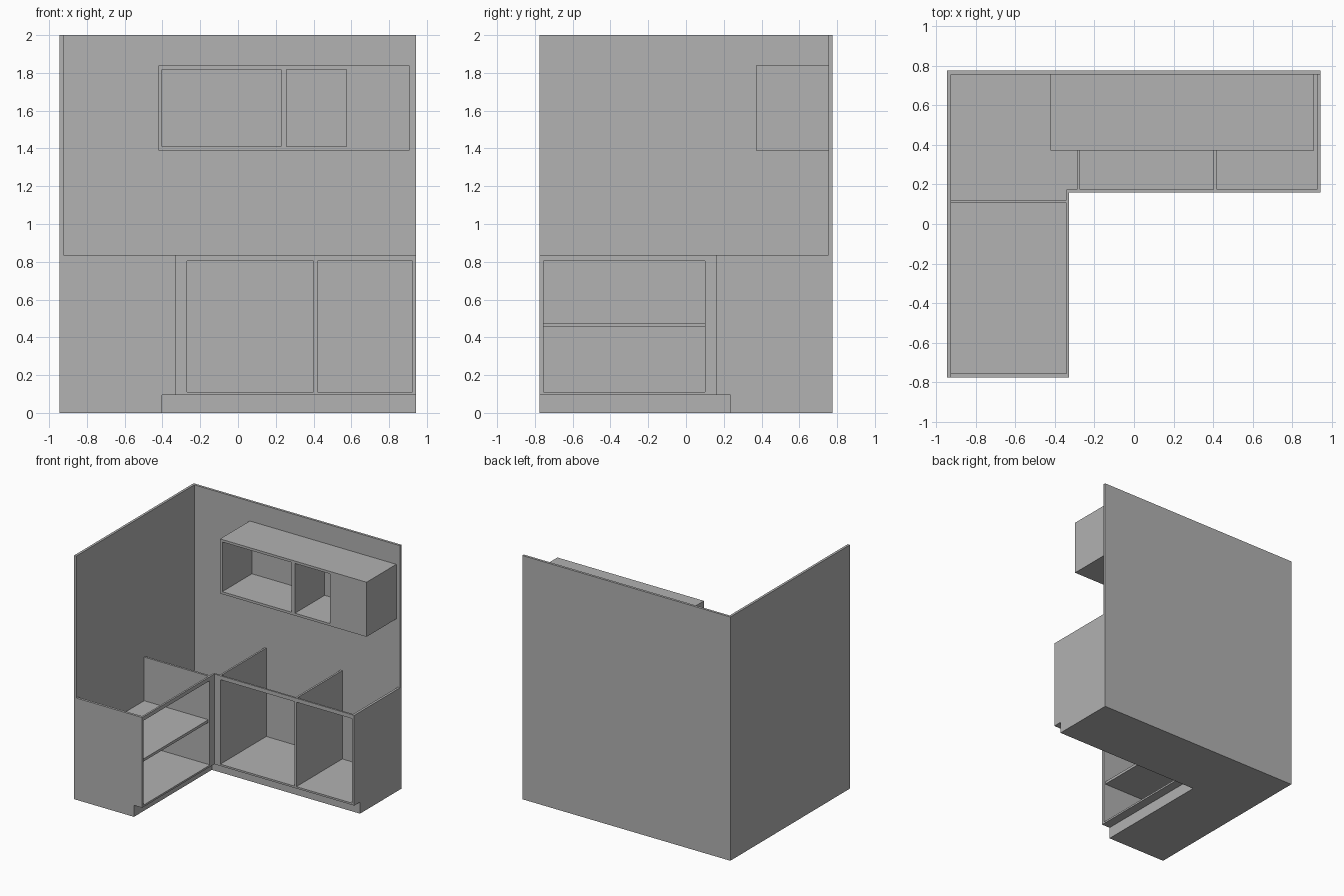
import bpy
import bmesh

cube = bpy.data.objects.get("Cube")
if cube:
    bpy.data.objects.remove(cube, do_unlink=True)

grey = bpy.data.materials.new("plain grey")
grey.use_nodes = True
colour = (0.445, 0.445, 0.445, 1)
grey.diffuse_color = colour
grey.node_tree.nodes["Principled BSDF"].inputs["Base Color"].default_value = colour


def prism(name, outline, axis, low, high):
    """Extrude a closed 2D outline along an axis; the outline keeps x, y, z order."""
    bm = bmesh.new()
    points = []
    for p in outline:
        co = list(p)
        co.insert(axis, low)
        points.append(bm.verts.new(co))
    face = bm.faces.new(points)
    moved = bmesh.ops.extrude_face_region(bm, geom=[face])["geom"]
    shift = [0, 0, 0]
    shift[axis] = high - low
    bmesh.ops.translate(bm, vec=shift,
                        verts=[v for v in moved if isinstance(v, bmesh.types.BMVert)])
    bmesh.ops.recalc_face_normals(bm, faces=bm.faces)
    mesh = bpy.data.meshes.new(name)
    bm.to_mesh(mesh)
    bm.free()
    mesh.materials.append(grey)
    obj = bpy.data.objects.new(name, mesh)
    bpy.context.scene.collection.objects.link(obj)
    return obj


def board(name, x, y, z):
    return prism(name, [(x[0], y[0]), (x[1], y[0]), (x[1], y[1]), (x[0], y[1])], 2, *z)


# Shared room and cabinet lines
LEFT, RIGHT, FRONT, BACK = -0.945, 0.943, -0.775, 0.775
T = 0.02
IN_X, IN_Y = LEFT + T, BACK - T      # inner wall faces
RUN_X, RUN_Y = -0.327, 0.16          # outer faces of the two cabinet fronts
FRAME = 0.015
KICK, FLOOR, OPEN, TOP = 0.095, 0.11, 0.803, 0.835
KICK_X, KICK_Y = -0.402, 0.235


def l_shape(name, x, y, z, right=RIGHT, front=FRONT):
    outline = [(IN_X, front), (x, front), (x, y), (right, y), (right, IN_Y), (IN_X, IN_Y)]
    return prism(name, outline, 2, *z)


# Walls
board("back_wall", (LEFT, RIGHT), (IN_Y, BACK), (0, 2))
board("side_wall", (LEFT, IN_X), (FRONT, IN_Y), (0, 2))

# Recessed plinth and cabinet floor
l_shape("plinth", KICK_X, KICK_Y, (0, KICK), RIGHT - T, FRONT + T)
l_shape("base_floor", RUN_X - FRAME, RUN_Y + FRAME, (KICK, FLOOR), RIGHT - T, FRONT + T)

# Notched end panels
prism("back_run_end_panel",
      [(KICK_Y, 0), (IN_Y, 0), (IN_Y, TOP), (RUN_Y, TOP), (RUN_Y, KICK), (KICK_Y, KICK)],
      0, RIGHT - T, RIGHT)
prism("side_run_end_panel",
      [(IN_X, 0), (KICK_X, 0), (KICK_X, KICK), (RUN_X, KICK), (RUN_X, TOP), (IN_X, TOP)],
      1, FRONT, FRONT + T)

# Face frame of the back run
back_y = (RUN_Y, RUN_Y + FRAME)
back_x = (RUN_X - FRAME, RIGHT - T)
board("back_run_top_rail", back_x, back_y, (OPEN, TOP))
board("back_run_bottom_rail", back_x, back_y, (KICK, FLOOR))
board("back_run_corner_stile", (back_x[0], -0.27), back_y, (FLOOR, OPEN))
board("back_run_middle_stile", (0.4, 0.42), back_y, (FLOOR, OPEN))

# Face frame of the side run
side_x = (RUN_X - FRAME, RUN_X)
side_y = (FRONT + T, RUN_Y)
board("side_run_top_rail", side_x, side_y, (OPEN, TOP))
board("side_run_bottom_rail", side_x, side_y, (KICK, FLOOR))
board("side_run_corner_stile", side_x, (0.1, RUN_Y), (FLOOR, OPEN))

# Dividers and shelf
for name, x in (("corner_divider", (-0.287, -0.272)), ("middle_divider", (0.402, 0.418))):
    board(name, x, (back_y[1], IN_Y), (FLOOR, TOP))
board("side_run_divider", (IN_X, side_x[0]), (0.105, 0.122), (FLOOR, TOP))
board("side_run_shelf", (IN_X, side_x[0]), (FRONT + T, 0.105), (0.455, 0.477))

# Wall cabinet
cab_x, cab_y, cab_z = (-0.422, 0.908), (0.37, IN_Y), (1.39, 1.838)
inner_z = (cab_z[0] + T, cab_z[1] - T)
board("wall_cabinet_bottom", cab_x, cab_y, (cab_z[0], inner_z[0]))
board("wall_cabinet_top", cab_x, cab_y, (inner_z[1], cab_z[1]))
for name, x in (("left_side", (cab_x[0], cab_x[0] + T)), ("divider", (0.228, 0.258)),
                ("right_side", (cab_x[1] - T, cab_x[1]))):
    board("wall_cabinet_" + name, x, cab_y, inner_z)
board("wall_cabinet_blind_panel", (0.574, cab_x[1] - T), (cab_y[0], cab_y[0] + T), inner_z)
